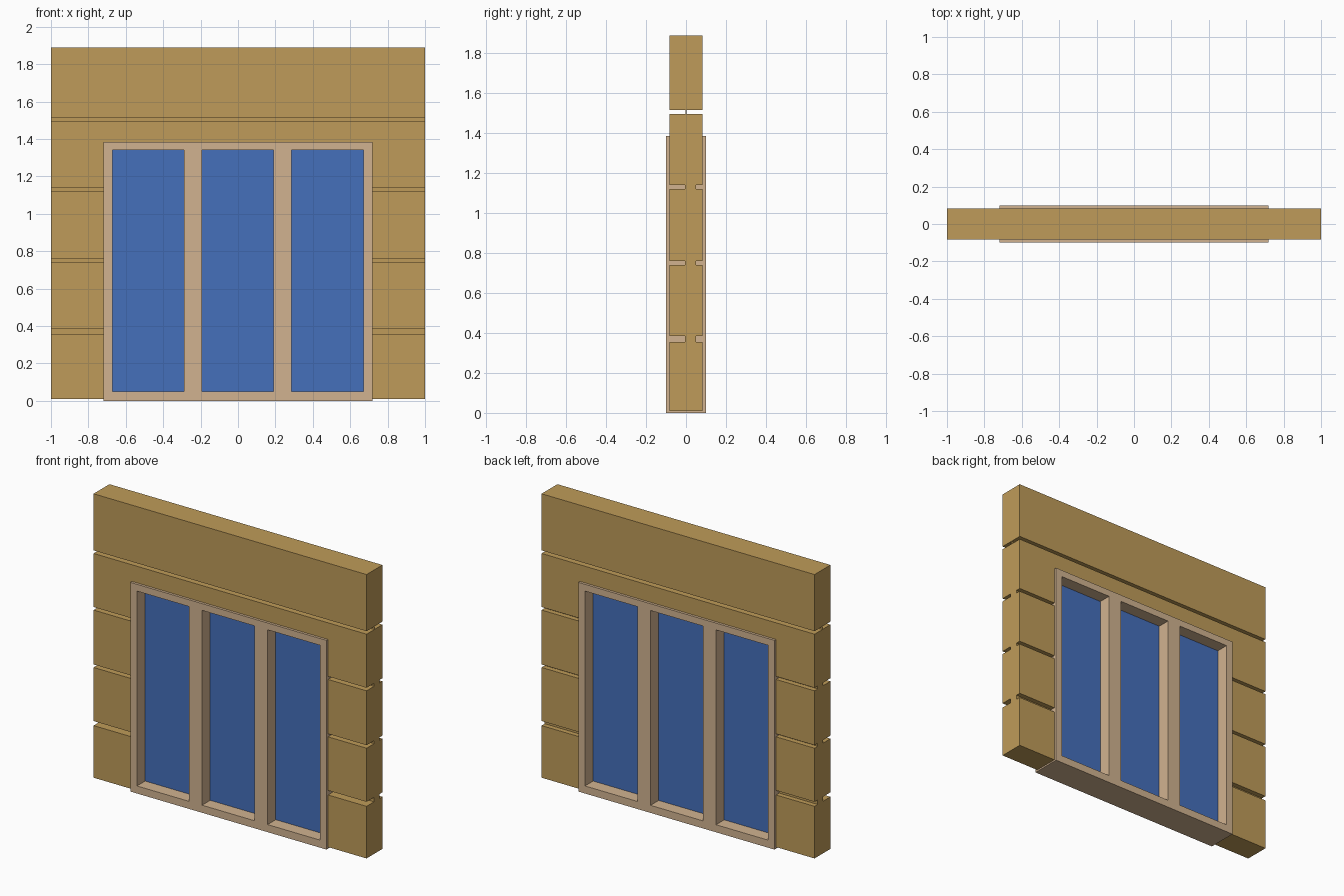
import bpy, bmesh

if "Cube" in bpy.data.objects:
    bpy.data.objects.remove(bpy.data.objects["Cube"])


def colour(name, rgb):
    m = bpy.data.materials.new(name)
    m.diffuse_color = (*rgb, 1)
    m.use_nodes = True
    m.node_tree.nodes["Principled BSDF"].inputs["Base Color"].default_value = m.diffuse_color
    return m


WOOD = colour("wall_wood", (0.52, 0.33, 0.10))
TRIM = colour("frame_wood", (0.64, 0.45, 0.28))
BLUE = colour("glass_blue", (0.06, 0.16, 0.50))


def extrude_faces(name, polygons, y0, y1, mat):
    """Extrude adjoining (x, z) polygons from y0 to y1 as one solid."""
    bm = bmesh.new()
    for poly in polygons:
        bm.faces.new([bm.verts.new((x, y0, z)) for x, z in poly])
    bmesh.ops.remove_doubles(bm, verts=bm.verts, dist=1e-5)
    region = bmesh.ops.extrude_face_region(bm, geom=bm.faces[:], use_keep_orig=True)
    moved = [v for v in region["geom"] if isinstance(v, bmesh.types.BMVert)]
    bmesh.ops.translate(bm, verts=moved, vec=(0, y1 - y0, 0))
    bmesh.ops.recalc_face_normals(bm, faces=bm.faces)
    mesh = bpy.data.meshes.new(name)
    bm.to_mesh(mesh)
    bm.free()
    mesh.materials.append(mat)
    obj = bpy.data.objects.new(name, mesh)
    bpy.context.collection.objects.link(obj)
    return obj


def rect(x0, x1, z0, z1):
    return [(x0, z0), (x1, z0), (x1, z1), (x0, z1)]


# Wall planks on each side of the window
HALF = 0.083
OPEN = 0.70
for z0, z1 in [(0.01, 0.355), (0.385, 0.74), (0.76, 1.12)]:
    for side, x0, x1 in [("left", -1, -OPEN), ("right", OPEN, 1)]:
        extrude_faces(f"wall_plank_{side}", [rect(x0, x1, z0, z1)], -HALF, HALF, WOOD)

# Plank notched around the window head, then the top plank
head = [(-1, 1.14), (-OPEN, 1.14), (-OPEN, 1.365), (OPEN, 1.365),
        (OPEN, 1.14), (1, 1.14), (1, 1.495), (-1, 1.495)]
extrude_faces("head_plank", [head], -HALF, HALF, WOOD)
extrude_faces("top_plank", [rect(-1, 1, 1.515, 1.89)], -HALF, HALF, WOOD)

# Recessed strips closing the gaps between planks
for z0, z1 in [(0.355, 0.385), (0.74, 0.76), (1.12, 1.14)]:
    for side, x0, x1 in [("left", -1, -OPEN), ("right", OPEN, 1)]:
        extrude_faces(f"gap_strip_{side}", [rect(x0, x1, z0, z1)], -0.005, 0.05, WOOD)
extrude_faces("top_gap_strip", [rect(-1, 1, 1.495, 1.515)], -0.002, 0.002, WOOD)

# Window frame: grid of cells with three left open
xs = [-0.718, -0.67, -0.29, -0.193, 0.19, 0.287, 0.67, 0.718]
zs = [0, 0.05, 1.34, 1.385]
cells = [rect(xs[i], xs[i + 1], zs[j], zs[j + 1])
         for i in range(7) for j in range(3) if not (j == 1 and i % 2 == 1)]
extrude_faces("window_frame", cells, -0.1, 0.1, TRIM)

# Glass panes
for i in (1, 3, 5):
    extrude_faces("glass_pane", [rect(xs[i], xs[i + 1], zs[1], zs[2])], -0.015, 0.015, BLUE)
